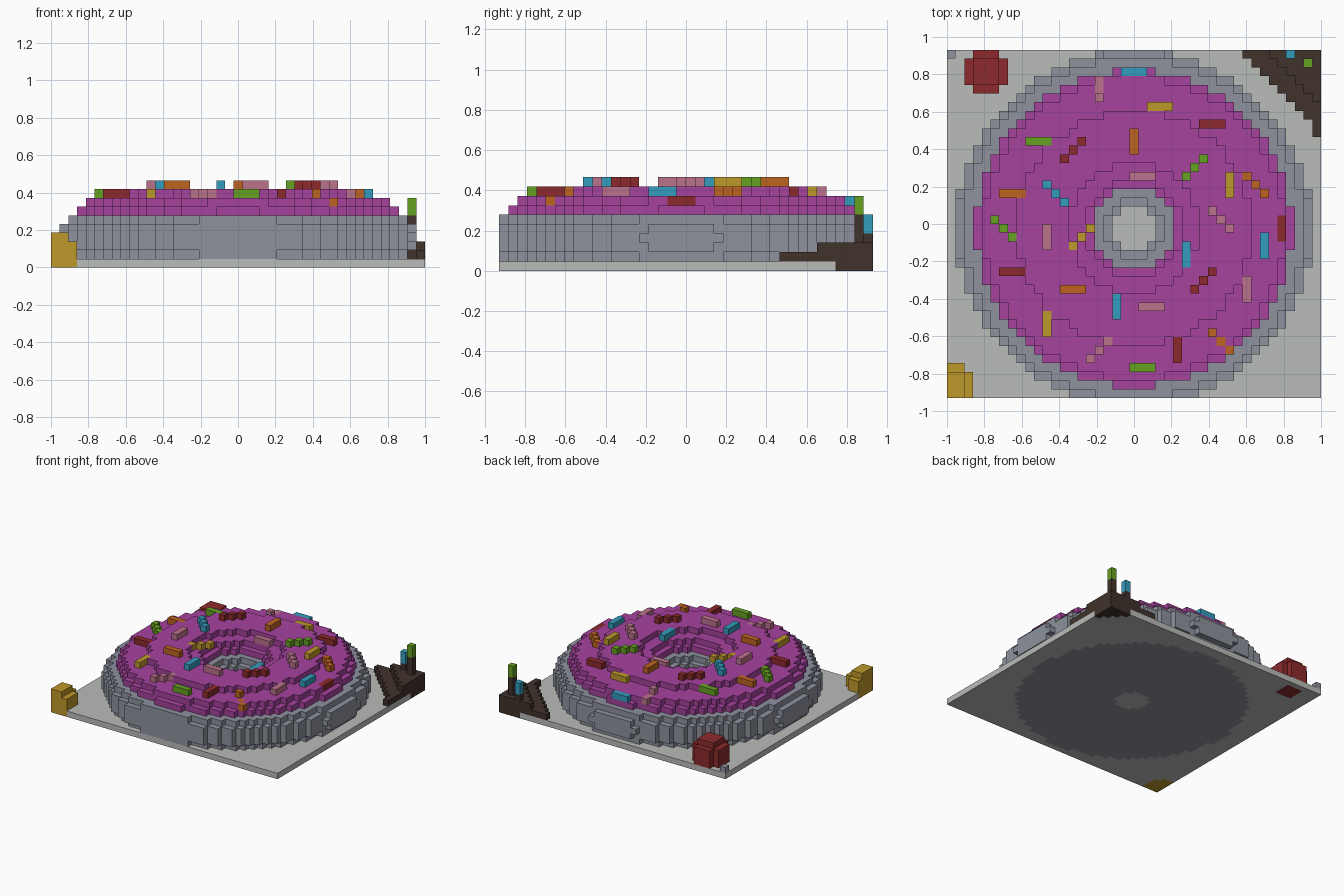
import bpy, bmesh, math
from mathutils import Vector

old = bpy.data.objects.get("Cube")
if old:
    bpy.data.objects.remove(old, do_unlink=True)

V = 2 / 43  # block size

# Colours, given as display values and made linear
COLOURS = {
    "icing_purple": "A6429E", "dough_grey": "8E929E", "plate_grey": "BABCBA",
    "soil_brown": "40322B", "red": "8C2A2C", "orange": "BE6420",
    "yellow": "BE982A", "green": "66A222", "blue": "349CBE", "rose": "BC728C",
}


def linear(text):
    parts = [int(text[i:i + 2], 16) / 255 for i in (0, 2, 4)]
    return [((c + 0.055) / 1.055) ** 2.4 for c in parts] + [1]


materials = {}
for name, text in COLOURS.items():
    mat = bpy.data.materials.new(name)
    mat.use_nodes = True
    mat.diffuse_color = linear(text)
    mat.node_tree.nodes["Principled BSDF"].inputs["Base Color"].default_value = linear(text)
    materials[name] = mat

cells = {}  # (x, y, z) -> (part, colour)


def put(part, colour, x, y, z):
    if -21 <= x <= 21 and -19 <= y <= 20 and z >= 0:
        cells[x, y, z] = (part, colour)


def box(part, colour, xs, ys, zs):
    for x in range(xs[0], xs[1] + 1):
        for y in range(ys[0], ys[1] + 1):
            for z in range(zs[0], zs[1] + 1):
                put(part, colour, x, y, z)


def ring(part, colour, z, inner, outer):
    for x in range(-21, 22):
        for y in range(-21, 22):
            if inner < math.hypot(x, y) <= outer:
                put(part, colour, x, y, z)


def ball(part, colour, cx, cy, cz):
    for x in range(-2, 3):
        for y in range(-2, 3):
            for z in range(-2, 3):
                if x * x + y * y + z * z <= 6.25:
                    put(part, colour, cx + x, cy + y, cz + z)


# Base plate and the ring cake, layer by layer
box("base_plate", "plate_grey", (-21, 21), (-19, 20), (0, 0))
ring("dough", "dough_grey", 0, 2.5, 18.2)
for z, outer in enumerate((19.45, 20.3, 20.45, 20.3, 19.45), 1):
    ring("dough", "dough_grey", z, 23 - outer, outer)
for z, inner, outer in ((6, 4.75, 18.2), (7, 5.5, 17.4), (8, 7.5, 13.5)):
    ring("icing", "icing_purple", z, inner, outer)

# Sprinkles: middle block, direction and layer
SPRINKLES = {
    "yellow": [(3, 14, "h", 8), (-10, -11, "v", 8), (11, 5, "v", 9), (-6, -1, "u", 8)],
    "red": [(9, 12, "h", 8), (-14, -5, "h", 8), (5, -14, "v", 8), (17, 0, "v", 7),
            (-7, 9, "u", 9), (8, -6, "u", 9)],
    "green": [(-11, 10, "h", 8), (1, -16, "h", 8), (7, 7, "u", 9), (-15, 0, "d", 8)],
    "orange": [(-14, 4, "h", 8), (-7, -7, "h", 9), (0, 10, "v", 9), (14, 5, "d", 8),
               (10, -13, "d", 8)],
    "rose": [(-10, -1, "v", 9), (2, -9, "h", 9), (13, -7, "v", 8), (1, 6, "h", 8),
             (-4, 16, "v", 8), (10, 1, "d", 9), (-4, -14, "u", 8)],
    "blue": [(-2, -9, "v", 9), (6, -3, "v", 8), (15, -2, "v", 8), (0, 18, "h", 7),
             (-9, 4, "d", 9)],
}
STEPS = {"h": (1, 0), "v": (0, 1), "u": (1, 1), "d": (1, -1)}
for colour, group in SPRINKLES.items():
    for cx, cy, way, z in group:
        dx, dy = STEPS[way]
        for k in (-1, 0, 1):
            x, y = cx + k * dx, cy + k * dy
            drop = 7 if math.hypot(x, y) > 16.3 else z  # sinks at the icing's edge
            put("sprinkles_" + colour, colour, x, y, drop)

# Corner ornaments
ball("red_ball", "red", -17, 18, 2)
ball("yellow_ball", "yellow", -21, -18, 1)
put("corner_block", "dough_grey", -21, 20, 1)

# Brown corner mound with two posts
for z, start in enumerate((5, 0, 3)):
    for x in range(13, 22):
        for y in range(11, 21):
            if (x - 13 - start) * 9 >= (20 - y) * 8 - start * 8 * 0.1:
                put("corner_mound", "soil_brown", x, y, z)
box("corner_mound", "soil_brown", (20, 20), (19, 19), (3, 5))
box("green_post_top", "green", (20, 20), (19, 19), (6, 7))
box("corner_mound", "soil_brown", (18, 18), (20, 20), (1, 3))
box("blue_post_top", "blue", (18, 18), (20, 20), (4, 5))


def build(part):
    """Make a mesh of the part's open block sides."""
    bm = bmesh.new()
    colour = None
    for cell, (owner, tint) in cells.items():
        if owner != part:
            continue
        colour = tint
        centre = Vector(cell)
        for axis in range(3):
            for sign in (-1, 1):
                n = Vector((0, 0, 0))
                n[axis] = sign
                if tuple(int(c) for c in centre + n) in cells:
                    continue
                a = Vector((0, 0, 0))
                a[(axis + 1) % 3] = 1
                b = n.cross(a)
                corners = [centre + (n + a * s + b * t) / 2
                           for s, t in ((-1, -1), (1, -1), (1, 1), (-1, 1))]
                bm.faces.new([bm.verts.new((p.x * V, (p.y - 0.5) * V, (p.z + 0.5) * V))
                              for p in corners])
    bmesh.ops.remove_doubles(bm, verts=bm.verts, dist=0.001)
    mesh = bpy.data.meshes.new(part)
    bm.to_mesh(mesh)
    bm.free()
    mesh.materials.append(materials[colour])
    bpy.context.collection.objects.link(bpy.data.objects.new(part, mesh))


for part in sorted({owner for owner, tint in cells.values()}):
    build(part)
